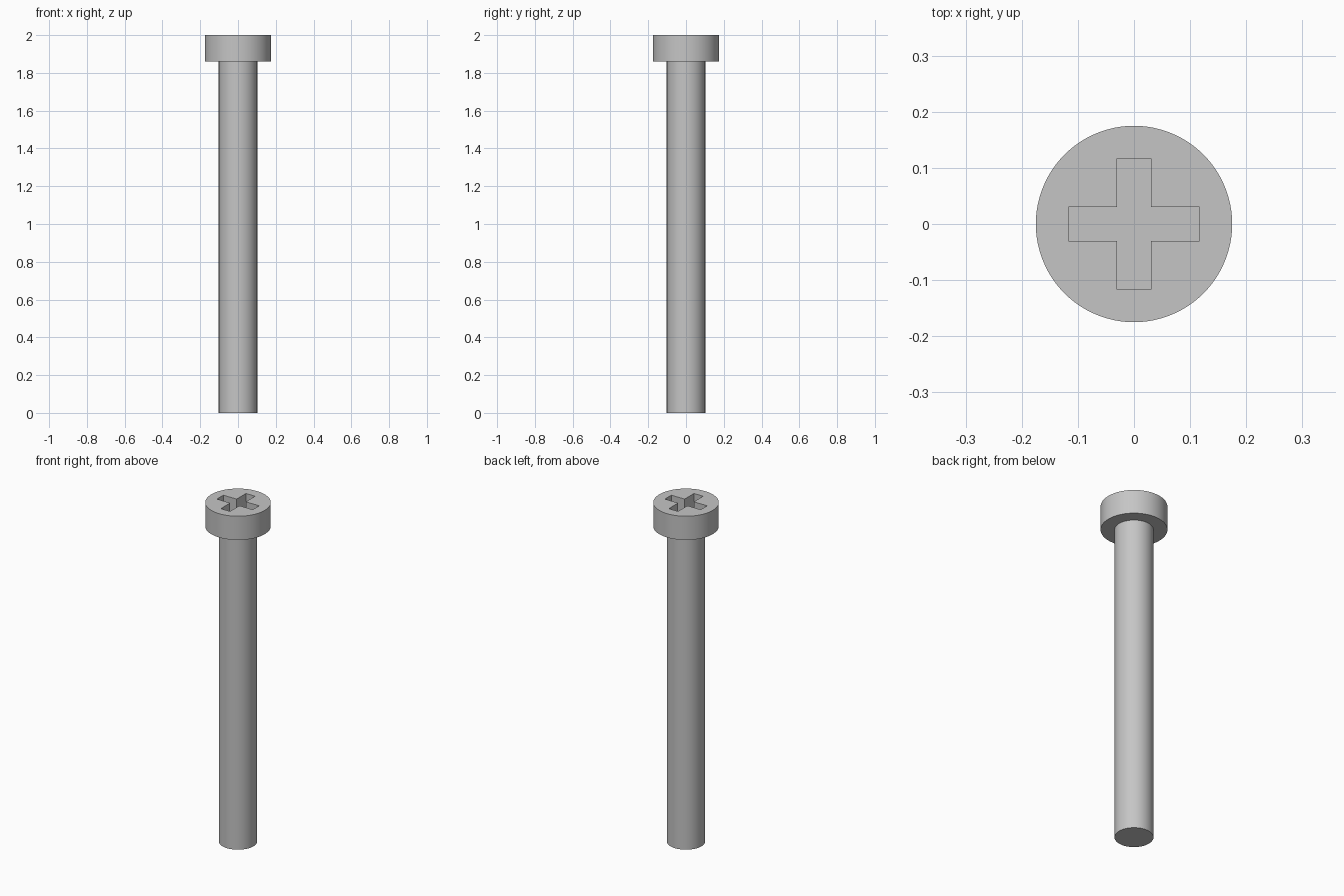
import bpy, bmesh

HEAD_R, SHAFT_R = 0.175, 0.102
HEAD_Z, TOP_Z = 1.86, 2.0
ARM, SLOT, DEPTH = 0.117, 0.03, 0.09

cube = bpy.data.objects.get("Cube")
if cube:
    bpy.data.objects.remove(cube, do_unlink=True)

steel = bpy.data.materials.new("grey_steel")
steel.use_nodes = True
colour = (0.56, 0.56, 0.56, 1)
steel.diffuse_color = colour
steel.node_tree.nodes["Principled BSDF"].inputs["Base Color"].default_value = colour


def cylinder(name, radius, z0, z1):
    bpy.ops.mesh.primitive_cylinder_add(
        vertices=96, radius=radius, depth=z1 - z0, location=(0, 0, (z0 + z1) / 2))
    obj = bpy.context.object
    obj.name = name
    obj.data.materials.append(steel)
    return obj


def cross_prism(name, z0, z1):
    # one quarter of the plus outline, turned four times
    bm = bmesh.new()
    outline = []
    cos, sin = 1, 0
    for _ in range(4):
        for x, y in ((ARM, -SLOT), (ARM, SLOT), (SLOT, SLOT)):
            outline.append(bm.verts.new((x * cos - y * sin, x * sin + y * cos, z0)))
        cos, sin = -sin, cos
    face = bm.faces.new(outline)
    top = bmesh.ops.extrude_face_region(bm, geom=[face])["geom"]
    bmesh.ops.translate(bm, vec=(0, 0, z1 - z0),
                        verts=[v for v in top if isinstance(v, bmesh.types.BMVert)])
    bmesh.ops.recalc_face_normals(bm, faces=bm.faces)
    mesh = bpy.data.meshes.new(name)
    bm.to_mesh(mesh)
    bm.free()
    mesh.materials.append(steel)
    obj = bpy.data.objects.new(name, mesh)
    bpy.context.collection.objects.link(obj)
    obj.hide_render = True
    return obj


# Plain round shaft and wider flat head
shaft = cylinder("shaft", SHAFT_R, 0, HEAD_Z)
head = cylinder("head", HEAD_R, HEAD_Z, TOP_Z)

# Cross-shaped driver recess cut into the head
cutter = cross_prism("recess_cutter", TOP_Z - DEPTH, TOP_Z + 0.05)
cut = head.modifiers.new("driver_recess", "BOOLEAN")
cut.operation = "DIFFERENCE"
cut.solver = "EXACT"
cut.object = cutter
bpy.context.view_layer.objects.active = head
bpy.ops.object.modifier_apply(modifier=cut.name)
bpy.data.objects.remove(cutter, do_unlink=True)

# Smooth round sides, crisp rims
bpy.ops.object.select_all(action="DESELECT")
for part in (shaft, head):
    part.select_set(True)
bpy.ops.object.shade_smooth_by_angle()
